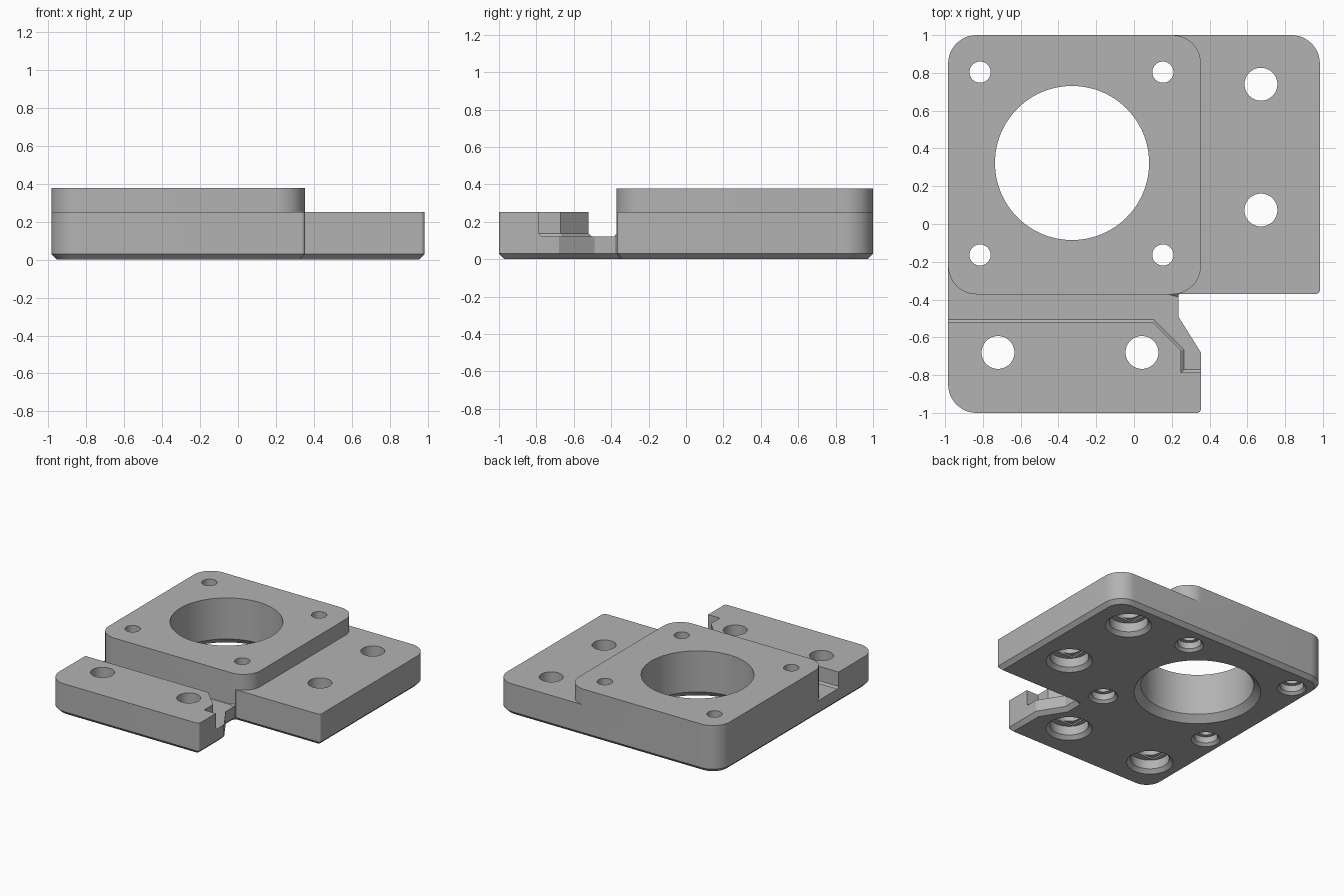
import bpy, bmesh, math
from mathutils import Vector, Matrix

if "Cube" in bpy.data.objects:
    bpy.data.objects.remove(bpy.data.objects["Cube"])

grey = bpy.data.materials.new("plastic grey")
grey.diffuse_color = (0.45, 0.45, 0.45, 1)
grey.use_nodes = True
grey.node_tree.nodes["Principled BSDF"].inputs["Base Color"].default_value = grey.diffuse_color


def inset_corners(corners, d):
    """Move every side of a counter-clockwise outline inward by d."""
    out, n = [], len(corners)
    for i, (x, y, r) in enumerate(corners):
        p = Vector((x, y))
        a = (p - Vector(corners[i - 1][:2])).normalized()
        b = (Vector(corners[(i + 1) % n][:2]) - p).normalized()
        na, nb = Vector((-a.y, a.x)), Vector((-b.y, b.x))
        q = p + (na + nb) * (d / (1 + na.dot(nb)))
        out.append((q.x, q.y, max(r - d, 0.004) if r else 0))
    return out


def outline(corners, z, steps=12):
    """Outline points with rounded convex corners."""
    pts, n = [], len(corners)
    for i, (x, y, r) in enumerate(corners):
        p = Vector((x, y))
        if not r:
            pts.append((x, y, z))
            continue
        u = (Vector(corners[i - 1][:2]) - p).normalized()
        v = (Vector(corners[(i + 1) % n][:2]) - p).normalized()
        half = u.angle(v) / 2
        c = p + (u + v).normalized() * (r / math.sin(half))
        start = p + u * (r / math.tan(half)) - c
        for k in range(steps + 1):
            q = c + Matrix.Rotation((math.pi - 2 * half) * k / steps, 2) @ start
            pts.append((q.x, q.y, z))
    return pts


def loft(name, rings):
    """Closed solid through rings of equal point count, bottom to top."""
    bm = bmesh.new()
    rows = [[bm.verts.new(p) for p in ring] for ring in rings]
    n = len(rows[0])
    for lo, hi in zip(rows, rows[1:]):
        for i in range(n):
            j = (i + 1) % n
            bm.faces.new((lo[i], lo[j], hi[j], hi[i]))
    bm.faces.new(rows[0][::-1])
    bm.faces.new(rows[-1])
    bmesh.ops.recalc_face_normals(bm, faces=bm.faces)
    mesh = bpy.data.meshes.new(name)
    bm.to_mesh(mesh)
    bm.free()
    mesh.materials.append(grey)
    ob = bpy.data.objects.new(name, mesh)
    bpy.context.collection.objects.link(ob)
    return ob


def prism(name, corners, levels):
    return loft(name, [outline(inset_corners(corners, d), z) for z, d in levels])


def lathe(name, x, y, profile, n=64):
    return loft(name, [[(x + r * math.cos(2 * math.pi * i / n),
                         y + r * math.sin(2 * math.pi * i / n), z)
                        for i in range(n)] for z, r in profile])


def combine(target, tool, operation):
    mod = target.modifiers.new("bool", 'BOOLEAN')
    mod.operation, mod.object, mod.solver = operation, tool, 'EXACT'
    bpy.context.view_layer.objects.active = target
    bpy.ops.object.modifier_apply(modifier=mod.name)
    bpy.data.objects.remove(tool)


# L-shaped base plate with chamfered underside edge
plate = prism("mounting_plate", [
    (-.984, -1, .15), (.354, -1, .02), (.354, -.68, 0), (.235, -.49, 0),
    (.235, -.375, 0), (.24, -.37, 0), (.984, -.37, .02), (.984, 1, .15),
    (-.984, 1, .15)], [(0, .03), (.03, 0), (.252, 0)])

# Cable channel with a small chamfer along its floor
channel = prism("channel_cutter", [
    (-1.1, -.52, 0), (.1, -.52, 0), (.25, -.67, 0), (.25, -.785, 0),
    (.45, -.785, 0), (.45, -.45, 0), (.25, -.376, 0), (.19, -.36, 0),
    (-.75, -.36, 0), (-.75, -.2, 0), (-1.1, -.2, 0)],
    [(.122, .014), (.136, 0), (.35, 0)])
combine(plate, channel, 'DIFFERENCE')

# Raised square block
block = prism("raised_block", [
    (-.984, -.372, .15), (.354, -.372, .15), (.354, 1, .15), (-.984, 1, .15)],
    [(.08, 0), (.378, 0)])
combine(plate, block, 'UNION')

# Large centre bore, chamfered below
combine(plate, lathe("bore_cutter", -.328, .323, [
    (-.01, .468), (.05, .408), (.5, .408)], 96), 'DIFFERENCE')

# Small screw holes around the bore, counterbored from below
for x in (-.815, .153):
    for y in (.804, -.164):
        combine(plate, lathe("small_hole_cutter", x, y, [
            (-.01, .115), (.02, .085), (.07, .085), (.0701, .056), (.5, .056)]),
            'DIFFERENCE')

# Large screw holes with counterbore and a shallow step above it
for x, y in ((.672, .74), (.672, .074), (-.72, -.68), (.042, -.68)):
    combine(plate, lathe("large_hole_cutter", x, y, [
        (-.01, .178), (.028, .14), (.1, .14), (.1001, .087), (.5, .087)]),
        'DIFFERENCE')
    w, h = .105, .086
    combine(plate, prism("step_cutter", [
        (x - w, y - h, 0), (x + w, y - h, 0), (x + w, y + h, 0), (x - w, y + h, 0)],
        [(.07, 0), (.112, 0)]), 'DIFFERENCE')

# Smooth the curved walls, keep edges sharp
bpy.ops.object.select_all(action='DESELECT')
plate.select_set(True)
bpy.context.view_layer.objects.active = plate
bpy.ops.object.shade_smooth_by_angle(angle=math.radians(25))
